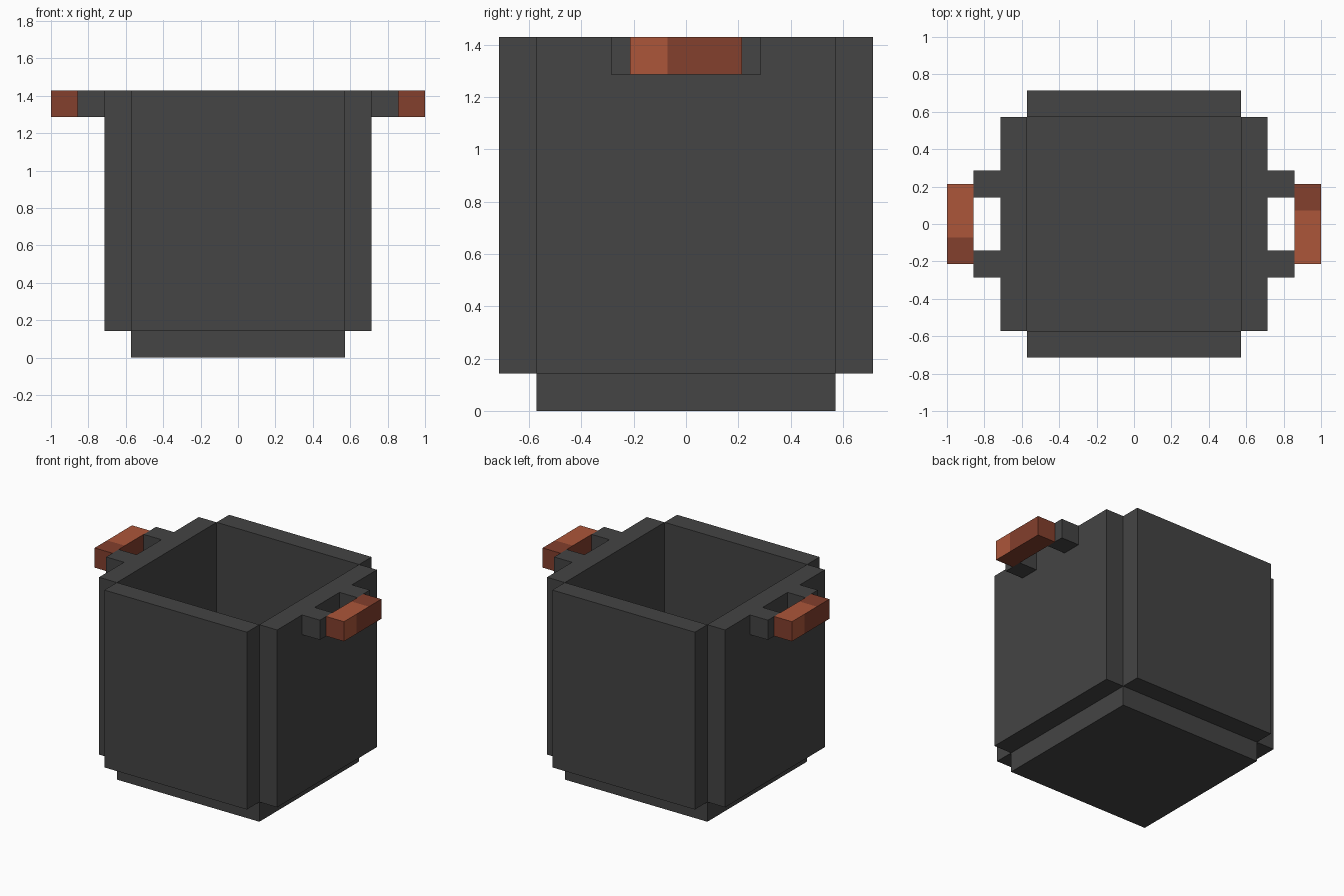
import bpy, bmesh, math
from mathutils import Matrix

if "Cube" in bpy.data.objects:
    bpy.data.objects.remove(bpy.data.objects["Cube"])

U = 1 / 7  # block unit


def material(name, rgb):
    m = bpy.data.materials.new(name)
    m.diffuse_color = (*rgb, 1)
    m.use_nodes = True
    m.node_tree.nodes["Principled BSDF"].inputs["Base Color"].default_value = m.diffuse_color
    return m


iron = material("dark iron", (0.058, 0.058, 0.058))
copper = material("light copper", (0.413, 0.093, 0.042))
rust = material("dark copper", (0.227, 0.050, 0.026))


def box(name, lo, hi, mats, turn=0, cuts=(), rule=None):
    """Box between two corners in block units, turned about z, with cuts across y."""
    bm = bmesh.new()
    bmesh.ops.create_cube(bm, size=1)
    for v in bm.verts:
        v.co = [U * (a + (b - a) * (c + 0.5)) for a, b, c in zip(lo, hi, v.co)]
    for y in cuts:
        bmesh.ops.bisect_plane(bm, geom=bm.verts[:] + bm.edges[:] + bm.faces[:],
                               plane_co=(0, y * U, 0), plane_no=(0, 1, 0))
    bm.normal_update()
    if rule:
        for f in bm.faces:
            f.material_index = rule(f.normal, f.calc_center_median())
    bm.transform(Matrix.Rotation(turn, 4, 'Z'))
    me = bpy.data.meshes.new(name)
    bm.to_mesh(me)
    bm.free()
    for m in mats:
        me.materials.append(m)
    ob = bpy.data.objects.new(name, me)
    bpy.context.collection.objects.link(ob)
    return ob


def grip_colour(n, c):
    # light top with one dark end, and a light patch on the outer face
    if n.z > 0.5:
        return 1 if c.y > 0.5 * U else 0
    if n.x > 0.5:
        return 0 if c.y < -0.5 * U else 1
    return 1


# Pot body: floor slab and four walls with notched corners
box("pot_floor", (-4, -4, 0), (4, 4, 1), [iron])
for i, side in enumerate(("right", "back", "left", "front")):
    box(side + "_wall", (4, -4, 1), (5, 4, 10), [iron], i * math.pi / 2)

# Handles: two brackets and a grip on each side
for side, turn in (("right", 0), ("left", math.pi)):
    for end, y in (("front", -2), ("back", 1)):
        box(f"{side}_{end}_bracket", (5, y, 9), (6, y + 1, 10), [iron], turn)
    box(side + "_grip", (6, -1.5, 9), (7, 1.5, 10), [copper, rust], turn,
        (-0.5, 0.5), grip_colour)
